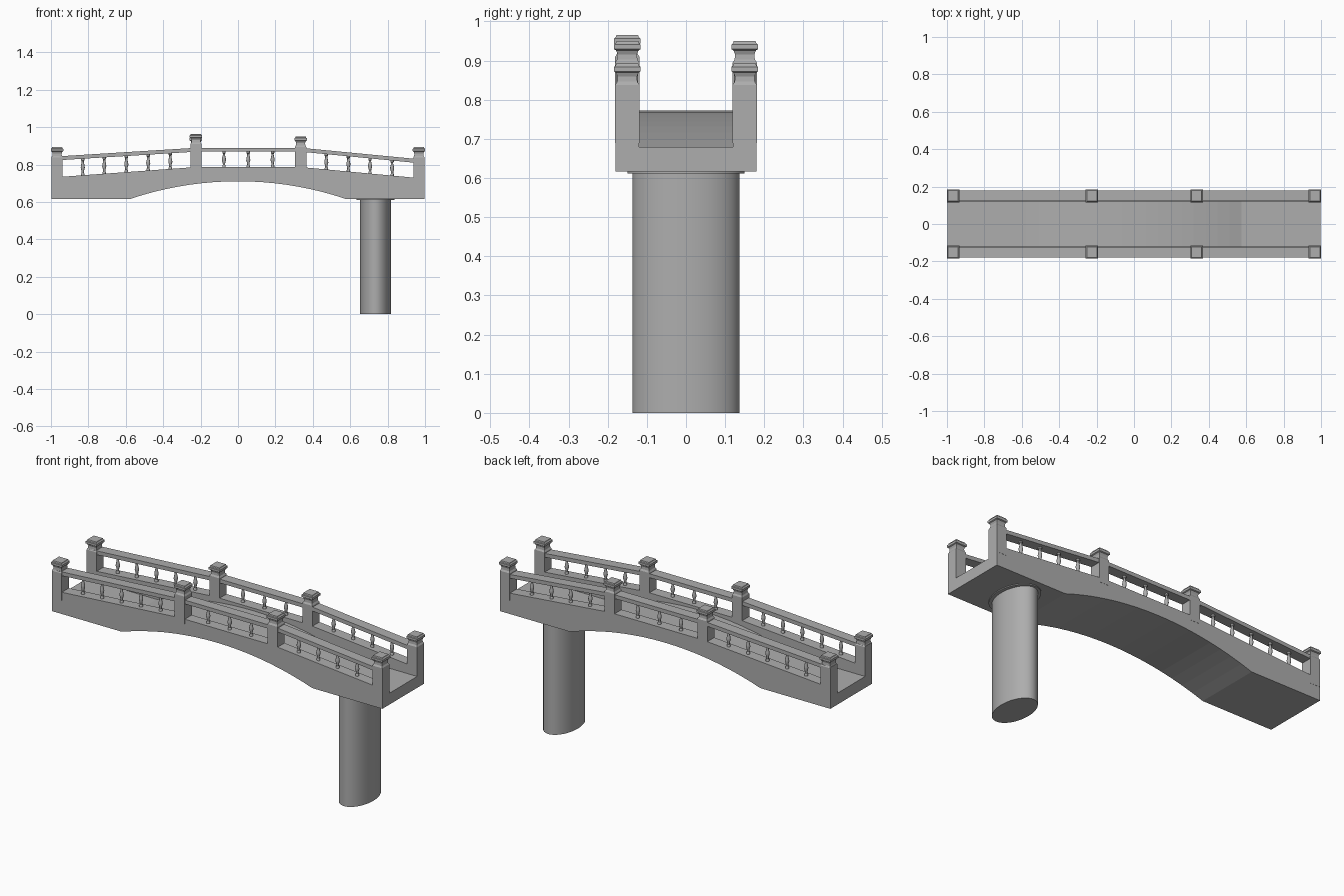
import bpy, bmesh, math

cube = bpy.data.objects.get("Cube")
if cube:
    bpy.data.objects.remove(cube, do_unlink=True)

stone = bpy.data.materials.new("grey stone")
stone.use_nodes = True
GREY = (0.42, 0.42, 0.42, 1)
stone.diffuse_color = GREY
stone.node_tree.nodes["Principled BSDF"].inputs["Base Color"].default_value = GREY


def finish(name, bm, smooth=False):
    bmesh.ops.recalc_face_normals(bm, faces=bm.faces[:])
    mesh = bpy.data.meshes.new(name)
    bm.to_mesh(mesh)
    bm.free()
    mesh.materials.append(stone)
    obj = bpy.data.objects.new(name, mesh)
    bpy.context.collection.objects.link(obj)
    if smooth:
        bpy.ops.object.select_all(action="DESELECT")
        obj.select_set(True)
        bpy.context.view_layer.objects.active = obj
        bpy.ops.object.shade_smooth_by_angle(angle=math.radians(35))
    return obj


def extrude_profile(name, outline, y0, y1):
    """Extrude an x-z outline along y."""
    bm = bmesh.new()
    face = bm.faces.new([bm.verts.new((x, y0, z)) for x, z in outline])
    out = bmesh.ops.extrude_face_region(bm, geom=[face])
    verts = [v for v in out["geom"] if isinstance(v, bmesh.types.BMVert)]
    bmesh.ops.translate(bm, verts=verts, vec=(0, y1 - y0, 0))
    return finish(name, bm)


def stack(name, x, y, profile, sides, sx=1, sy=1, turn=0, smooth=False):
    """Loft (radius, z) rings with the given number of sides."""
    bm = bmesh.new()
    rings = []
    for r, z in profile:
        angles = [turn + math.tau * i / sides for i in range(sides)]
        rings.append([bm.verts.new((x + sx * r * math.cos(a), y + sy * r * math.sin(a), z))
                      for a in angles])
    for low, high in zip(rings, rings[1:]):
        for i in range(sides):
            j = (i + 1) % sides
            bm.faces.new((low[i], low[j], high[j], high[i]))
    bm.faces.new(rings[0][::-1])
    bm.faces.new(rings[-1])
    return finish(name, bm, smooth)


def lerp_path(path, x):
    for (xa, za), (xb, zb) in zip(path, path[1:]):
        if xa <= x <= xb:
            return za + (zb - za) * (x - xa) / (xb - xa)
    return path[-1][1]


# Arched underside shared by the deck and side walls
END, HALF, RISE, BASE, THICK = 0.997, 0.575, 0.094, 0.617, 0.062
radius = (HALF ** 2 + RISE ** 2) / (2 * RISE)
SEGMENTS = 18
arch = [(-END, BASE)]
for i in range(SEGMENTS + 1):
    x = -HALF + 2 * HALF * i / SEGMENTS
    arch.append((x, BASE + RISE - radius + math.sqrt(radius ** 2 - x ** 2)))
arch.append((END, BASE))

# Deck
extrude_profile("deck", arch + [(x, z + THICK) for x, z in reversed(arch)], -0.121, 0.121)

# Parapet walls, rails, posts and balusters on both sides
wall_top = [(-END, 0.731), (-0.225, 0.787), (0.335, 0.787), (END, 0.725)]
rail_top = [(-END, 0.842), (-0.225, 0.89), (0.335, 0.89), (END, 0.826)]
RAIL = 0.021
baluster_x = [-0.83, -0.715, -0.597, -0.48, -0.362, -0.075, 0.055, 0.185,
              0.472, 0.59, 0.706, 0.824]

for side, y in (("front", -0.15), ("back", 0.15)):
    extrude_profile(side + "_wall", arch + wall_top[::-1], y - 0.03, y + 0.03)
    rail = rail_top + [(x, z - RAIL) for x, z in reversed(rail_top)]
    extrude_profile(side + "_rail", rail, y - 0.028, y + 0.028)

    tall = 0.965 if side == "front" else 0.95
    for x, top in ((-0.967, 0.893), (-0.225, tall), (0.335, 0.95), (0.967, 0.893)):
        shape = [(0.03, 0.69 if abs(x) > 0.5 else 0.76), (0.03, top - 0.055),
                 (0.025, top - 0.047), (0.024, top - 0.034), (0.028, top - 0.024),
                 (0.033, top - 0.021), (0.033, top - 0.009), (0.029, top - 0.006),
                 (0.027, top)]
        shape = [(r * math.sqrt(2), z) for r, z in shape]
        stack(side + "_post", x, y, shape, 4, sy=1.03, turn=math.pi / 4)

    for x in baluster_x:
        low, high = lerp_path(wall_top, x) - 0.003, lerp_path(rail_top, x) - RAIL + 0.003
        vase = [(0.009, 0), (0.009, 0.12), (0.006, 0.17), (0.007, 0.3), (0.011, 0.45),
                (0.010, 0.56), (0.006, 0.76), (0.006, 0.84), (0.009, 0.88), (0.009, 1)]
        stack(side + "_baluster", x, y, [(r, low + (high - low) * t) for r, t in vase],
              12, smooth=True)

# Oval pier with a thin collar under the deck
stack("pier", 0.735, 0, [(1, 0), (1, 0.615)], 64, sx=0.083, sy=0.137, smooth=True)
stack("pier_collar", 0.735, 0, [(1, 0.612), (1, 0.619)], 64, sx=0.102, sy=0.15, smooth=True)
